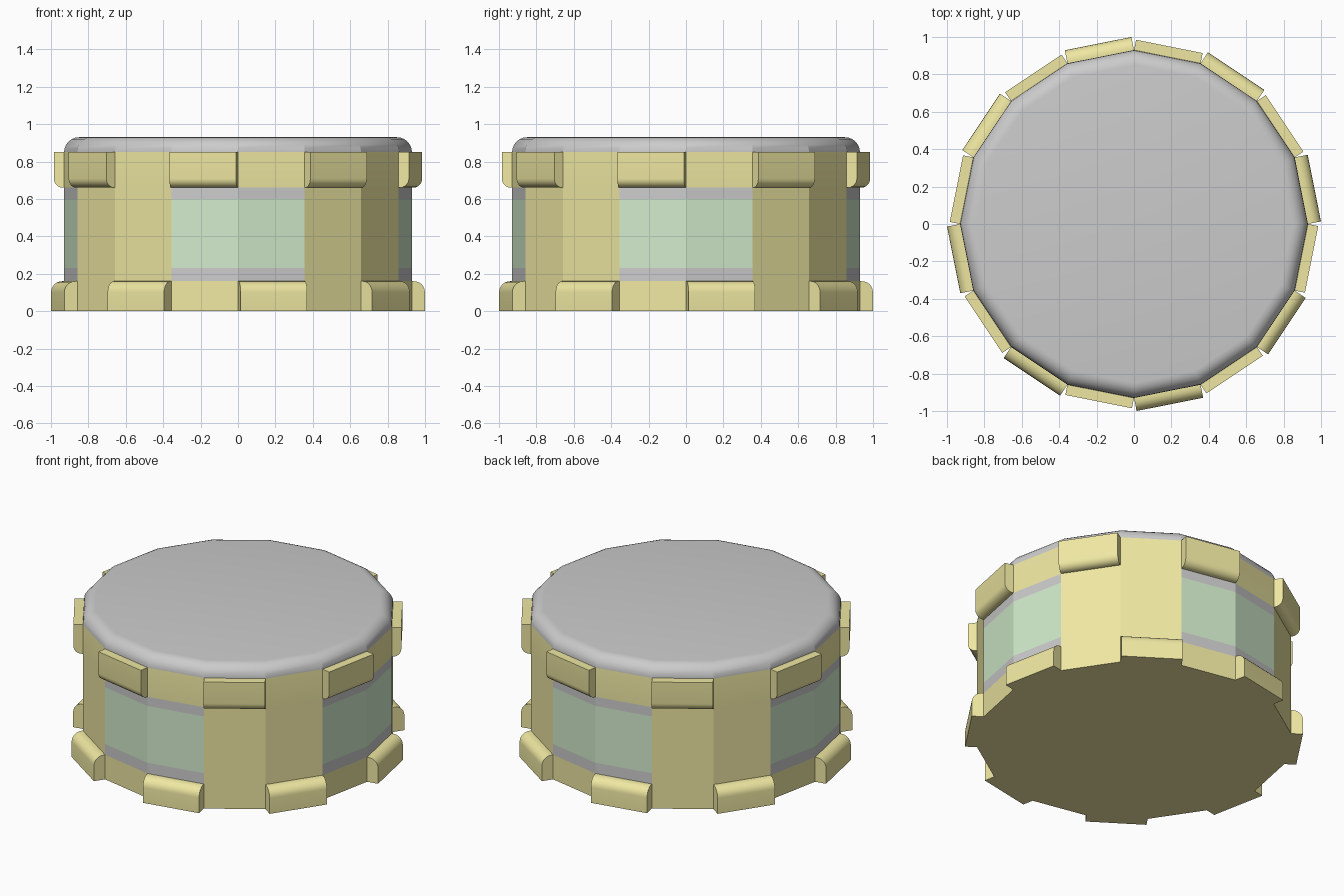
import bpy, bmesh
from math import sin, cos, pi, radians

if "Cube" in bpy.data.objects:
    bpy.data.objects.remove(bpy.data.objects["Cube"])

N, R = 16, 0.93
STEP = 2 * pi / N


def material(name, color):
    m = bpy.data.materials.new(name)
    m.diffuse_color = color
    m.use_nodes = True
    m.node_tree.nodes["Principled BSDF"].inputs["Base Color"].default_value = m.diffuse_color
    return m


yellow = material("yellow", (0.86, 0.80, 0.36, 1))
green = material("green", (0.64, 0.83, 0.60, 1))


def finish(name, bm, mats, angle):
    bmesh.ops.recalc_face_normals(bm, faces=bm.faces)
    me = bpy.data.meshes.new(name)
    bm.to_mesh(me)
    bm.free()
    for m in mats:
        me.materials.append(m)
    ob = bpy.data.objects.new(name, me)
    bpy.context.collection.objects.link(ob)
    bpy.ops.object.select_all(action='DESELECT')
    ob.select_set(True)
    bpy.context.view_layer.objects.active = ob
    bpy.ops.object.shade_smooth_by_angle(angle=radians(angle))
    return ob


# Drum body: sixteen-sided, flush coloured bands, rounded grey rim
GREY, YEL, GRN = 0, 1, 2
profile = [(R, z) for z in (0, 0.16, 0.23, 0.60, 0.66, 0.85)]
rim = 0.08
for i in range(1, 7):
    a = i * pi / 12
    profile.append((R - rim + rim * cos(a), 0.85 + rim * sin(a)))
band_mats = [YEL, GREY, GRN, GREY, YEL] + [GREY] * 6

bm = bmesh.new()
rings = [[bm.verts.new((r * cos(k * STEP), r * sin(k * STEP), z)) for k in range(N)]
         for r, z in profile]
for j, mat in enumerate(band_mats):
    for k in range(N):
        n = (k + 1) % N
        f = bm.faces.new((rings[j][k], rings[j][n], rings[j + 1][n], rings[j + 1][k]))
        post = k % 4 in (1, 2)          # pairs of yellow posts on the diagonals
        f.material_index = YEL if post and j < 5 else mat
bm.faces.new(rings[0]).material_index = YEL
bm.faces.new(rings[-1]).material_index = GREY
finish("drum_body", bm, [None, yellow, green], 20)


# Clamp blocks: alternate faces carry a low block or a high block
def clamp(name, k, thick, flat_z, round_z, radius):
    a = (k + 0.5) * STEP
    ap, half = R * cos(STEP / 2), R * sin(STEP / 2)
    s = 1 if round_z > flat_z else -1
    prof = [(0, flat_z), (thick, flat_z)]
    for i in range(7):
        t = i * pi / 12
        prof.append((thick - radius + radius * cos(t), round_z - s * radius * (1 - sin(t))))
    prof.append((0, round_z))
    bm = bmesh.new()
    ends = []
    for side in (-half, half):
        ends.append([bm.verts.new(((ap + d) * cos(a) - side * sin(a),
                                   (ap + d) * sin(a) + side * cos(a), z)) for d, z in prof])
    for i in range(len(prof)):
        n = (i + 1) % len(prof)
        bm.faces.new((ends[0][i], ends[0][n], ends[1][n], ends[1][i]))
    bm.faces.new(ends[0])
    bm.faces.new(ends[1])
    finish(name, bm, [yellow], 30)


for k in range(N):
    if k % 2 == 0:
        clamp(f"lower_clamp_{k // 2 + 1}", k, 0.071, 0.0, 0.16, 0.06)
    else:
        clamp(f"upper_clamp_{k // 2 + 1}", k, 0.056, 0.85, 0.66, 0.05)
